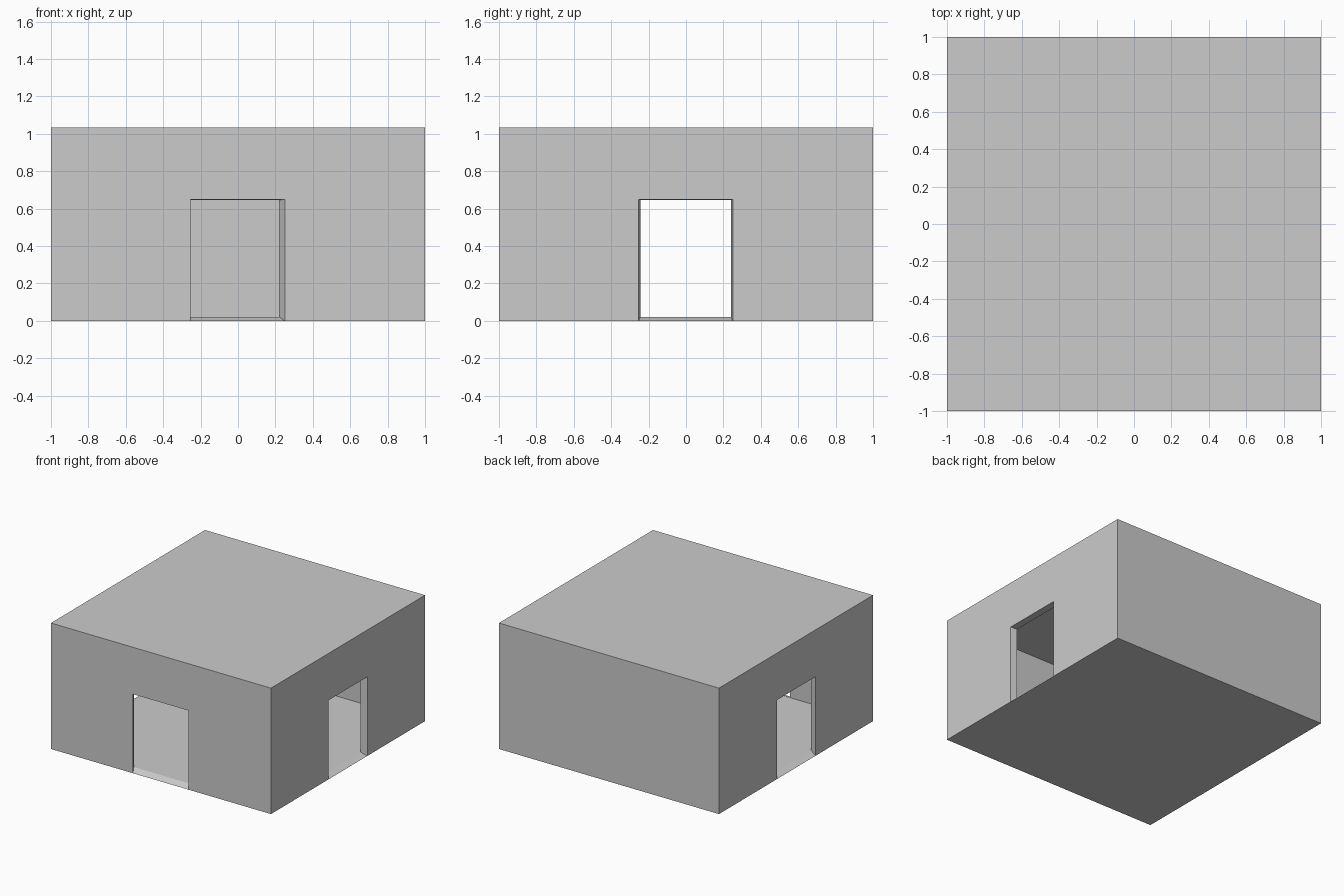
import bpy
import bmesh
from math import pi
from mathutils import Matrix, Vector

cube = bpy.data.objects.get("Cube")
if cube:
    bpy.data.objects.remove(cube, do_unlink=True)

ROOF_Z, CEILING_Z, FLOOR_Z = 1.035, 1.0, 0.022
OUTER, INNER = 1.0, 0.945
DOOR_TOP = 0.65

bm = bmesh.new()


def add_face(points):
    return bm.faces.new([bm.verts.new(p) for p in points])


def wall_outline(half, low, high, door, door_top, turn):
    """Outline of one wall surface, notched at the bottom by its doorway."""
    base = [(-half, low)]
    if door:
        a, b = door
        base += [(a, low), (a, door_top), (b, door_top), (b, low)]
    base.append((half, low))
    outline = base + [(half, high), (-half, high)]
    return [turn @ Vector((u, -half, z)) for u, z in outline]


# Walls in order front, right, back, left: outer and inner door edges
walls = [
    ((-0.255, 0.25), (-0.285, 0.22)),
    ((-0.253, 0.25), (-0.243, 0.24)),
    None,
    ((-0.25, 0.253), (-0.25, 0.275)),
]
underside, floor = [], []
for i, doors in enumerate(walls):
    turn = Matrix.Rotation(i * pi / 2, 3, 'Z')
    out_door, in_door = doors if doors else (None, None)
    outside = wall_outline(OUTER, 0, ROOF_Z, out_door, DOOR_TOP, turn)
    inside = wall_outline(INNER, FLOOR_Z, CEILING_Z, in_door, DOOR_TOP - 0.004, turn)
    add_face(outside)
    add_face(inside)
    underside.append(outside[0])
    floor.append(inside[0])
    if doors:
        # Jambs, lintel and sloping sill
        for a, b in ((1, 2), (2, 3), (3, 4), (4, 1)):
            add_face([outside[a], outside[b], inside[b], inside[a]])
        underside += [outside[1], outside[4]]
        floor += [inside[1], inside[4]]

# Underside, floor, roof and ceiling
add_face(underside)
add_face(floor)
for half, z in ((OUTER, ROOF_Z), (INNER, CEILING_Z)):
    add_face([(x * half, y * half, z) for x, y in ((-1, -1), (1, -1), (1, 1), (-1, 1))])

bmesh.ops.remove_doubles(bm, verts=bm.verts, dist=0.0001)
bmesh.ops.recalc_face_normals(bm, faces=bm.faces)

mesh = bpy.data.meshes.new("room_shell")
bm.to_mesh(mesh)
bm.free()
room = bpy.data.objects.new("room_shell", mesh)
bpy.context.collection.objects.link(room)
